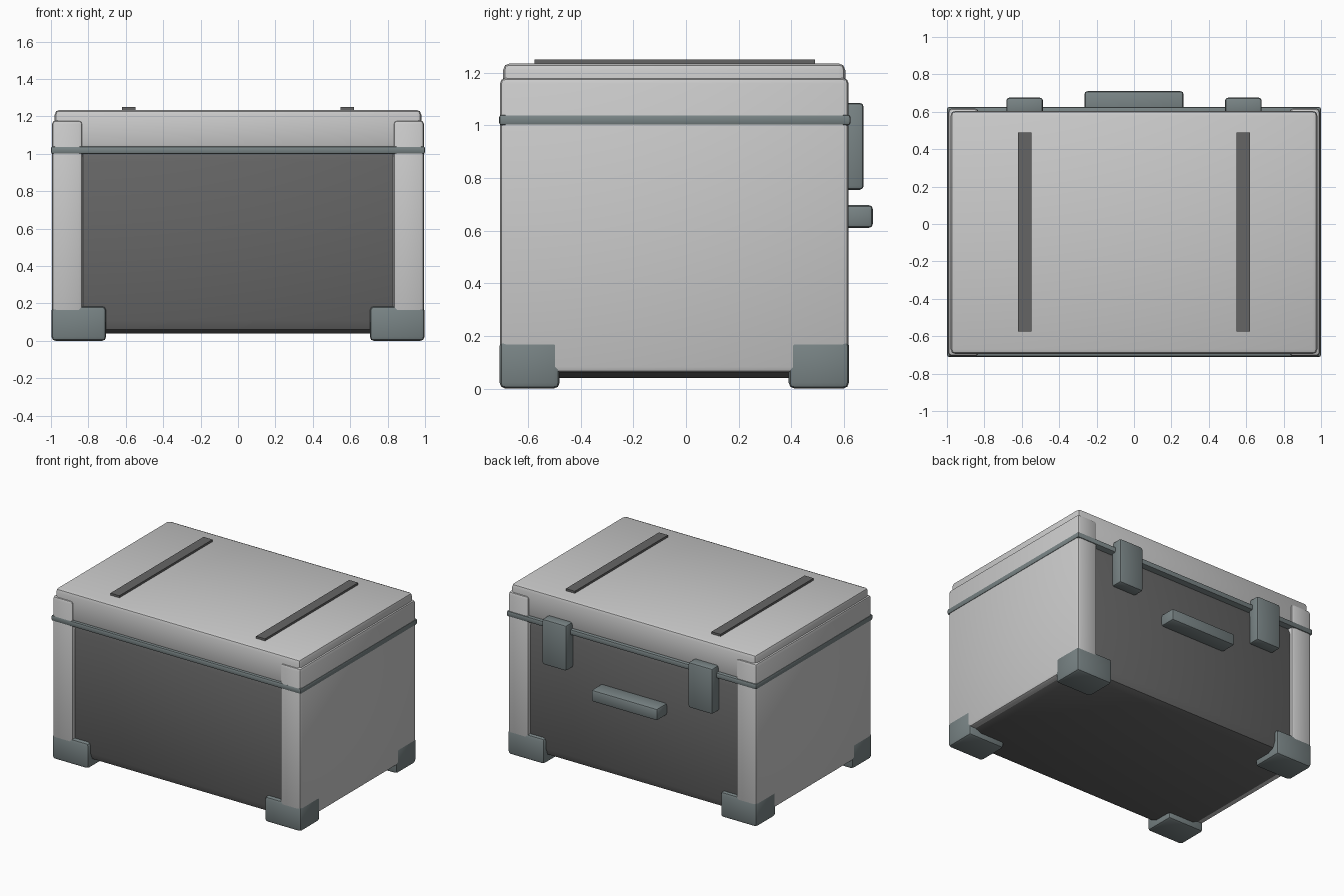
import bpy, bmesh

if "Cube" in bpy.data.objects:
    bpy.data.objects.remove(bpy.data.objects["Cube"])


def material(name, color):
    m = bpy.data.materials.new(name)
    m.diffuse_color = (*color, 1)
    m.use_nodes = True
    m.node_tree.nodes["Principled BSDF"].inputs["Base Color"].default_value = m.diffuse_color
    return m


DARK = material("dark_grey", (0.13, 0.13, 0.13))
TRIM = material("blue_grey", (0.19, 0.23, 0.235))


def box(name, x, y, z, bevel=0.0, mat=None, segments=2):
    """Bevelled box from (min, max) ranges on each axis."""
    bm = bmesh.new()
    bmesh.ops.create_cube(bm, size=1)
    for v in bm.verts:
        v.co = [r[0] if c < 0 else r[1] for c, r in zip(v.co, (x, y, z))]
    if bevel:
        bmesh.ops.bevel(bm, geom=bm.edges[:], offset=bevel, segments=segments,
                        profile=0.5, affect='EDGES')
    bmesh.ops.recalc_face_normals(bm, faces=bm.faces[:])
    me = bpy.data.meshes.new(name)
    bm.to_mesh(me)
    bm.free()
    ob = bpy.data.objects.new(name, me)
    bpy.context.collection.objects.link(ob)
    if mat:
        me.materials.append(mat)
    return ob


def pair(name, x, *args, **kw):
    """Same box on the right and left sides."""
    box(name + "_right", x, *args, **kw)
    box(name + "_left", (-x[1], -x[0]), *args, **kw)


# Main dark body and the lid above it
box("body", (-0.97, 0.97), (-0.68, 0.595), (0.04, 1.03), 0.07, DARK)
box("lid", (-0.98, 0.98), (-0.695, 0.605), (1.025, 1.235), 0.025)

# Seal strip around the joint
box("seal_strip", (-1, 1), (-0.71, 0.625), (1.0, 1.04), 0.01, TRIM)

# End panels wrapping onto the front and back
pair("end_panel", (0.83, 0.995), (-0.707, 0.618), (0.06, 1.18), 0.022)

# Corner feet
for label, y in (("front", (-0.708, -0.48)), ("back", (0.39, 0.619))):
    pair("foot_" + label, (0.705, 0.997), y, (0.0, 0.185), 0.022, mat=TRIM)

# Rails on the lid
pair("lid_rail", (0.547, 0.619), (-0.575, 0.49), (1.225, 1.25), mat=DARK)

# Latches and handle on the back
pair("latch", (0.487, 0.683), (0.585, 0.675), (0.755, 1.085), 0.015, mat=TRIM)
box("handle", (-0.265, 0.265), (0.585, 0.71), (0.61, 0.697), 0.016, TRIM)

# Smooth bevels with sharp edges kept
for ob in bpy.context.collection.objects:
    ob.select_set(True)
    bpy.context.view_layer.objects.active = ob
bpy.ops.object.shade_smooth_by_angle()
